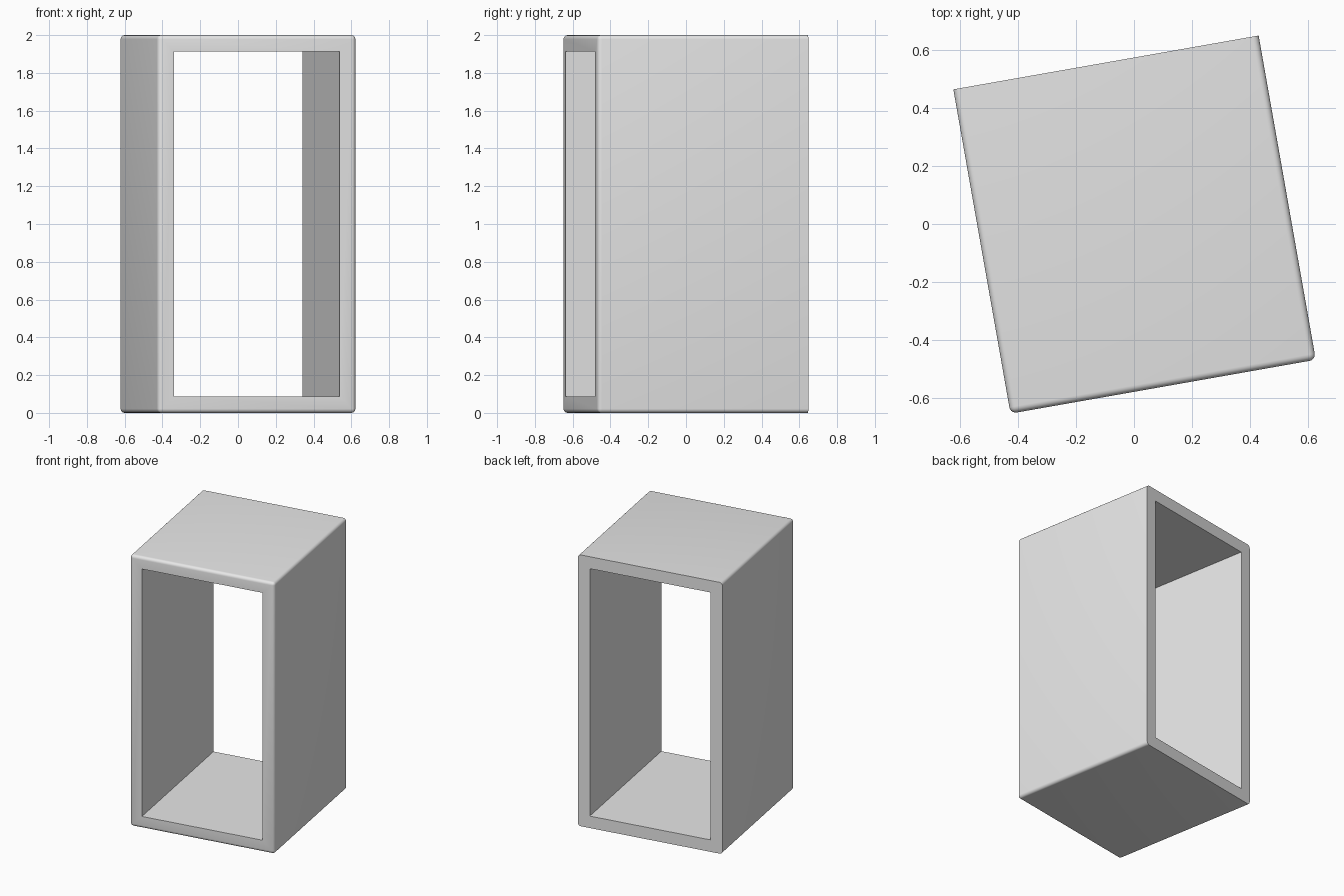
import bpy, bmesh, math
from mathutils import Matrix, Vector

WIDTH, DEPTH, HEIGHT, WALL, ROUND = 1.066, 1.132, 2.0, 0.088, 0.022

default = bpy.data.objects.get("Cube")
if default:
    bpy.data.objects.remove(default, do_unlink=True)

# Single grey material
grey = bpy.data.materials.new("light_grey")
grey.use_nodes = True
grey.diffuse_color = (0.8, 0.8, 0.8, 1)
bsdf = next(n for n in grey.node_tree.nodes if n.type == 'BSDF_PRINCIPLED')
bsdf.inputs["Base Color"].default_value = grey.diffuse_color


def ring(bm, inset, y):
    """Rectangular loop of vertices at depth y."""
    w, h = WIDTH / 2 - inset, HEIGHT / 2 - inset
    return [bm.verts.new((sx * w, y, sz * h + HEIGHT / 2))
            for sx, sz in ((-1, -1), (1, -1), (1, 1), (-1, 1))]


# Open rectangular sleeve: outer shell, inner shell and two rims
bm = bmesh.new()
front, back = -DEPTH / 2, DEPTH / 2
rings = [ring(bm, 0, front), ring(bm, 0, back),
         ring(bm, WALL, back), ring(bm, WALL, front)]
for k, a in enumerate(rings):
    b = rings[(k + 1) % len(rings)]
    for i in range(4):
        j = (i + 1) % 4
        bm.faces.new((a[i], a[j], b[j], b[i]))
bmesh.ops.recalc_face_normals(bm, faces=bm.faces)

# Round the outer edges, leaving the back rim and the opening sharp
outer = set(rings[0] + rings[1])
rounded = [e for e in bm.edges if all(v in outer for v in e.verts)
           and any(v in rings[0] for v in e.verts)]
bmesh.ops.bevel(bm, geom=rounded, offset=ROUND, segments=5,
                profile=0.5, affect='EDGES', clamp_overlap=True)

# The sleeve stands turned slightly about the vertical
bm.transform(Matrix.Translation(Vector((0.002, -0.002, 0)))
             @ Matrix.Rotation(math.radians(10), 4, 'Z'))

mesh = bpy.data.meshes.new("open_box_frame")
bm.to_mesh(mesh)
bm.free()
mesh.materials.append(grey)
frame = bpy.data.objects.new("open_box_frame", mesh)
bpy.context.collection.objects.link(frame)
bpy.ops.object.select_all(action='DESELECT')
frame.select_set(True)
bpy.context.view_layer.objects.active = frame
bpy.ops.object.shade_smooth_by_angle(angle=math.radians(30))
